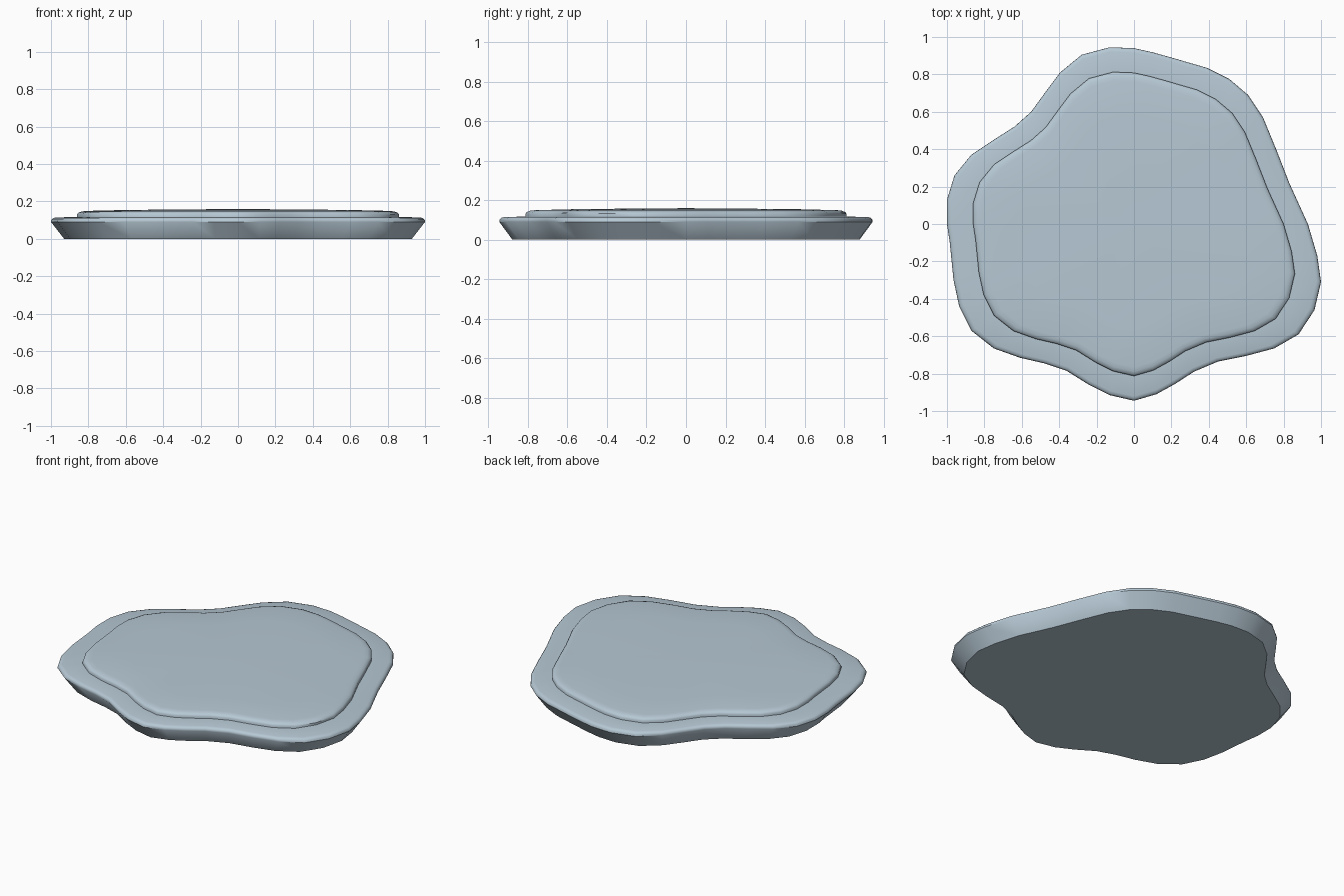
import bpy, bmesh, math

if "Cube" in bpy.data.objects:
    bpy.data.objects.remove(bpy.data.objects["Cube"])

# Irregular puddle-like outline, clockwise from the back
OUTLINE = [(-.13, .945), (0, .94), (.1, .918), (.2, .89), (.39, .835), (.51, .775),
           (.61, .69), (.69, .57), (.76, .40), (.83, .22), (.88, .11), (.93, 0),
           (.98, -.17), (1, -.31), (.965, -.46), (.88, -.59), (.75, -.665),
           (.60, -.705), (.45, -.735), (.32, -.79), (.22, -.855), (.12, -.91),
           (0, -.945), (-.13, -.915), (-.24, -.86), (-.36, -.785), (-.48, -.745),
           (-.61, -.715), (-.75, -.665), (-.87, -.57), (-.935, -.44), (-.965, -.3),
           (-.985, -.1), (-1, 0), (-1, .13), (-.96, .26), (-.87, .37), (-.75, .45),
           (-.64, .52), (-.55, .60), (-.47, .71), (-.395, .81), (-.28, .905)]

stone = bpy.data.materials.new("pale blue grey")
stone.diffuse_color = (.47, .58, .66, 1)
stone.use_nodes = True
stone.node_tree.nodes["Principled BSDF"].inputs["Base Color"].default_value = stone.diffuse_color


def loft(name, profile, cap_first=False, apex=None):
    """Stack scaled copies of the outline; profile is (scale, z) pairs."""
    bm = bmesh.new()
    rings = [[bm.verts.new((x * s, y * s, z)) for x, y in OUTLINE] for s, z in profile]
    n = len(OUTLINE)
    for a, b in zip(rings, rings[1:]):
        for i in range(n):
            j = (i + 1) % n
            bm.faces.new((a[i], b[i], b[j], a[j]))
    if cap_first:
        bm.faces.new(rings[0])
    if apex is not None:
        top = bm.verts.new((0, 0, apex))
        for i in range(n):
            bm.faces.new((rings[-1][i], top, rings[-1][(i + 1) % n]))
    bmesh.ops.recalc_face_normals(bm, faces=bm.faces)
    # make sure the highest faces look up
    bm.normal_update()
    if max(bm.faces, key=lambda f: f.calc_center_median().z).normal.z < 0:
        bmesh.ops.reverse_faces(bm, faces=bm.faces)
    mesh = bpy.data.meshes.new(name)
    bm.to_mesh(mesh)
    bm.free()
    mesh.materials.append(stone)
    obj = bpy.data.objects.new(name, mesh)
    bpy.context.collection.objects.link(obj)
    bpy.ops.object.select_all(action='DESELECT')
    obj.select_set(True)
    bpy.context.view_layer.objects.active = obj
    bpy.ops.object.shade_smooth_by_angle(angle=math.radians(42))
    return obj


# Base slab: undercut wall, soft rim and flat shelf
loft("base_slab", [(.93, 0), (1, .09), (.998, .102), (.99, .11), (.975, .114), (.855, .117)],
     cap_first=True)

# Raised top plate: short rounded step and slightly domed surface
loft("raised_top", [(.86, .114), (.86, .131), (.852, .14), (.835, .146), (.81, .149),
                    (.6, .154), (.3, .157)], apex=.159)
